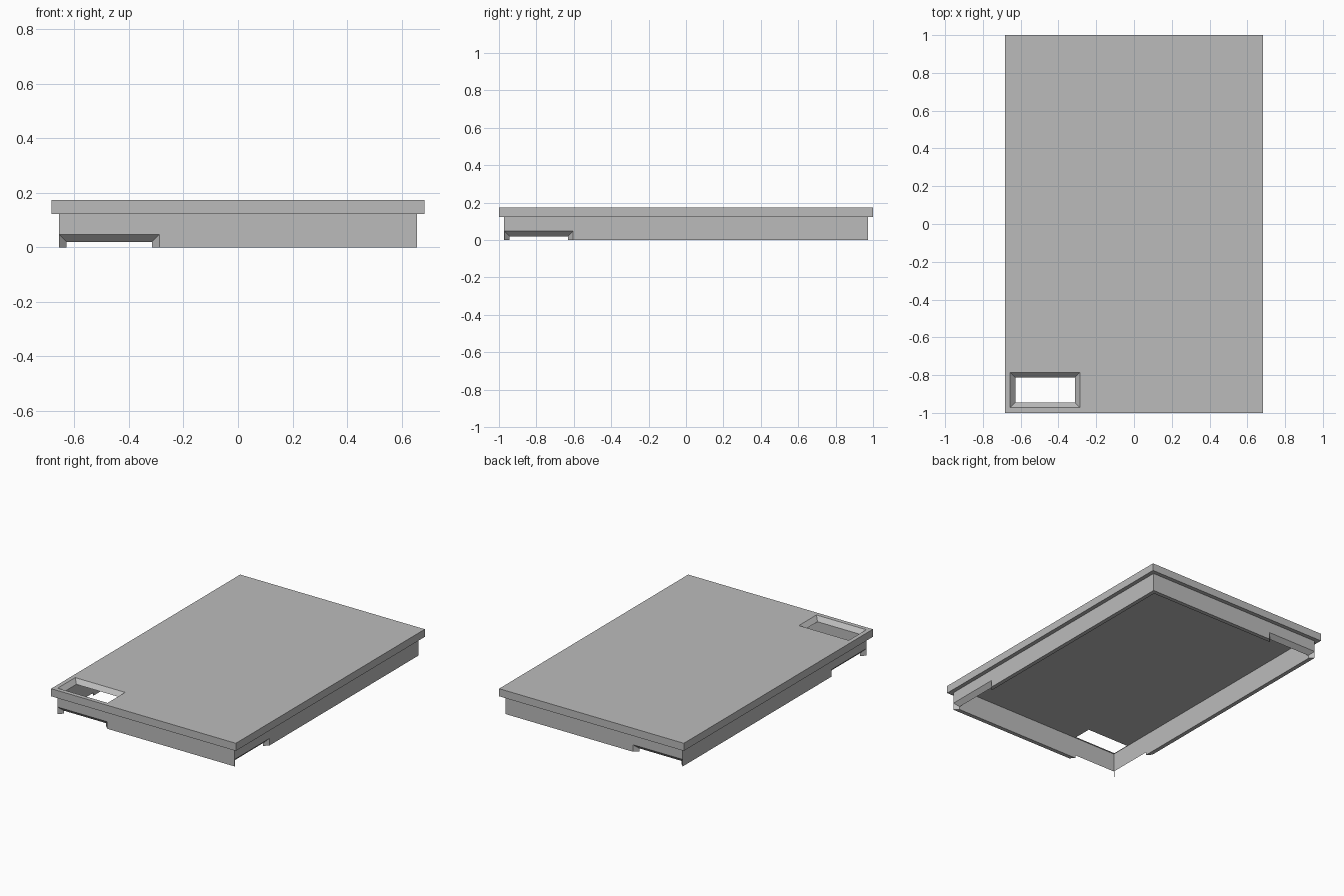
import bpy
import bmesh

cube = bpy.data.objects.get("Cube")
if cube:
    bpy.data.objects.remove(cube, do_unlink=True)

HX, HY, TOP = 0.684, 1.0, 0.173      # lid half sizes and top height
LIP = 0.122                          # underside of the overhanging rim
T = 0.0275                           # overhang, wall thickness and bevel depth
WX, WY = HX - T, HY - T              # outer faces of the walls

grey = bpy.data.materials.new("plain grey")
grey.use_nodes = True
grey.diffuse_color = (0.5, 0.5, 0.5, 1)
grey.node_tree.nodes["Principled BSDF"].inputs["Base Color"].default_value = (0.5, 0.5, 0.5, 1)


def loft(name, rings):
    """Join rings of four points into a closed solid."""
    bm = bmesh.new()
    loops = [[bm.verts.new(p) for p in ring] for ring in rings]
    for a, b in zip(loops, loops[1:]):
        for i in range(4):
            j = (i + 1) % 4
            bm.faces.new((a[i], a[j], b[j], b[i]))
    bm.faces.new(loops[0])
    bm.faces.new(loops[-1])
    bmesh.ops.recalc_face_normals(bm, faces=bm.faces)
    mesh = bpy.data.meshes.new(name)
    bm.to_mesh(mesh)
    bm.free()
    mesh.materials.append(grey)
    obj = bpy.data.objects.new(name, mesh)
    bpy.context.collection.objects.link(obj)
    return obj


def rect(x, y, z):
    return [(-x, -y, z), (x, -y, z), (x, y, z), (-x, y, z)]


def bevelled_cutter(u0, u1, v0, v1, place):
    """Opening that narrows at 45 degrees through one wall thickness."""
    rings = []
    for depth, inset in ((-0.01, -0.01), (T, T), (T + 0.02, T)):
        a, b, c, d = u0 + inset, u1 - inset, v0 + inset, v1 - inset
        rings.append([place(u, v, depth) for u, v in ((a, c), (b, c), (b, d), (a, d))])
    cutter = loft("cutter", rings)
    cutter.hide_render = True
    return cutter


# Hollow tray cover: overhanging lid, walls and cavity in one profile
cover = loft("tray_cover", [
    rect(HX, HY, TOP), rect(HX, HY, LIP),
    rect(WX, WY, LIP), rect(WX, WY, 0),
    rect(WX - T, WY - T, 0), rect(WX - T, WY - T, TOP - T),
])

# Lid window, then wall notches on front, back, right and left
NOTCH = 0.047
x0, x1 = 0.001 - WX, -0.288
y0, y1 = 0.001 - WY, -0.604
cutters = [bevelled_cutter(x0, x1 + 0.002, y0, -0.786, lambda u, v, d: (u, v, TOP - d))]
for s in (-1, 1):
    cutters.append(bevelled_cutter(x0, x1, -0.1, NOTCH,
                                   lambda u, v, d: (u, s * (WY - d), v)))
    cutters.append(bevelled_cutter(y0, y1, -0.1, NOTCH,
                                   lambda u, v, d: (s * (WX - d), u, v)))

for cutter in cutters:
    mod = cover.modifiers.new("opening", 'BOOLEAN')
    mod.operation = 'DIFFERENCE'
    mod.solver = 'EXACT'
    mod.object = cutter

# Bake the openings and drop the cutters
bpy.context.view_layer.update()
graph = bpy.context.evaluated_depsgraph_get()
result = bpy.data.meshes.new_from_object(cover.evaluated_get(graph))
cover.modifiers.clear()
cover.data = result
result.name = "tray_cover"
for cutter in cutters:
    bpy.data.objects.remove(cutter, do_unlink=True)
